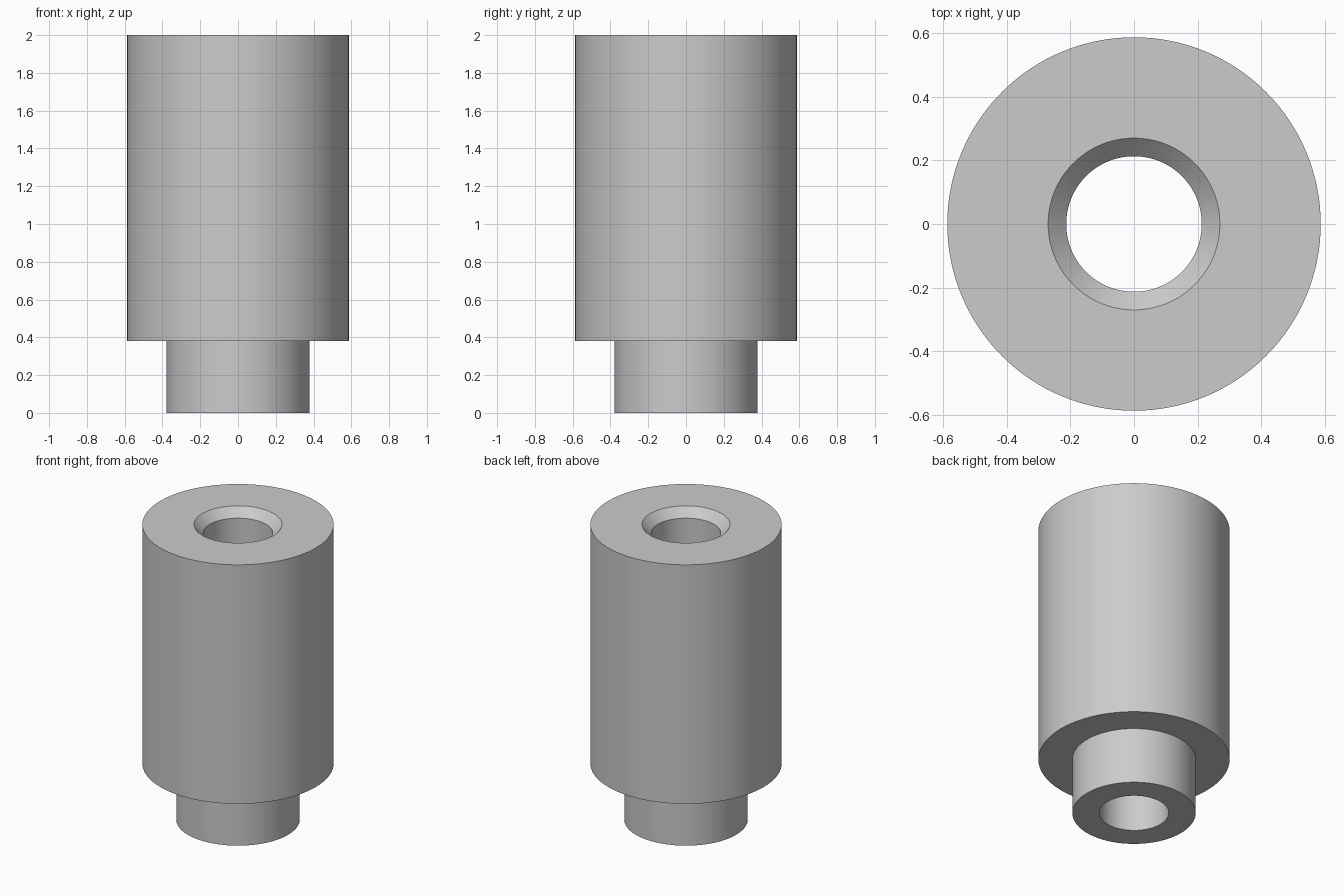
import bpy, bmesh, math

if "Cube" in bpy.data.objects:
    bpy.data.objects.remove(bpy.data.objects["Cube"])

SEGMENTS = 128

# Closed radial section (radius, height): stepped outside, straight bore, chamfered mouth
profile = [
    (0.213, 0.0), (0.379, 0.0), (0.379, 0.38), (0.587, 0.38),
    (0.587, 2.0), (0.27, 2.0), (0.213, 1.943),
]

# Revolve the section around z
bm = bmesh.new()
rings = []
for i in range(SEGMENTS):
    a = 2 * math.pi * i / SEGMENTS
    rings.append([bm.verts.new((r * math.cos(a), r * math.sin(a), z)) for r, z in profile])
n = len(profile)
for i in range(SEGMENTS):
    cur, nxt = rings[i], rings[(i + 1) % SEGMENTS]
    for j in range(n):
        k = (j + 1) % n
        bm.faces.new((cur[j], nxt[j], nxt[k], cur[k]))
bmesh.ops.recalc_face_normals(bm, faces=bm.faces)

mesh = bpy.data.meshes.new("stepped_bushing")
bm.to_mesh(mesh)
bm.free()
bushing = bpy.data.objects.new("stepped_bushing", mesh)
bpy.context.collection.objects.link(bushing)

# Smooth walls, crisp rims
bpy.context.view_layer.objects.active = bushing
bushing.select_set(True)
bpy.ops.object.shade_smooth_by_angle(angle=math.radians(30))
